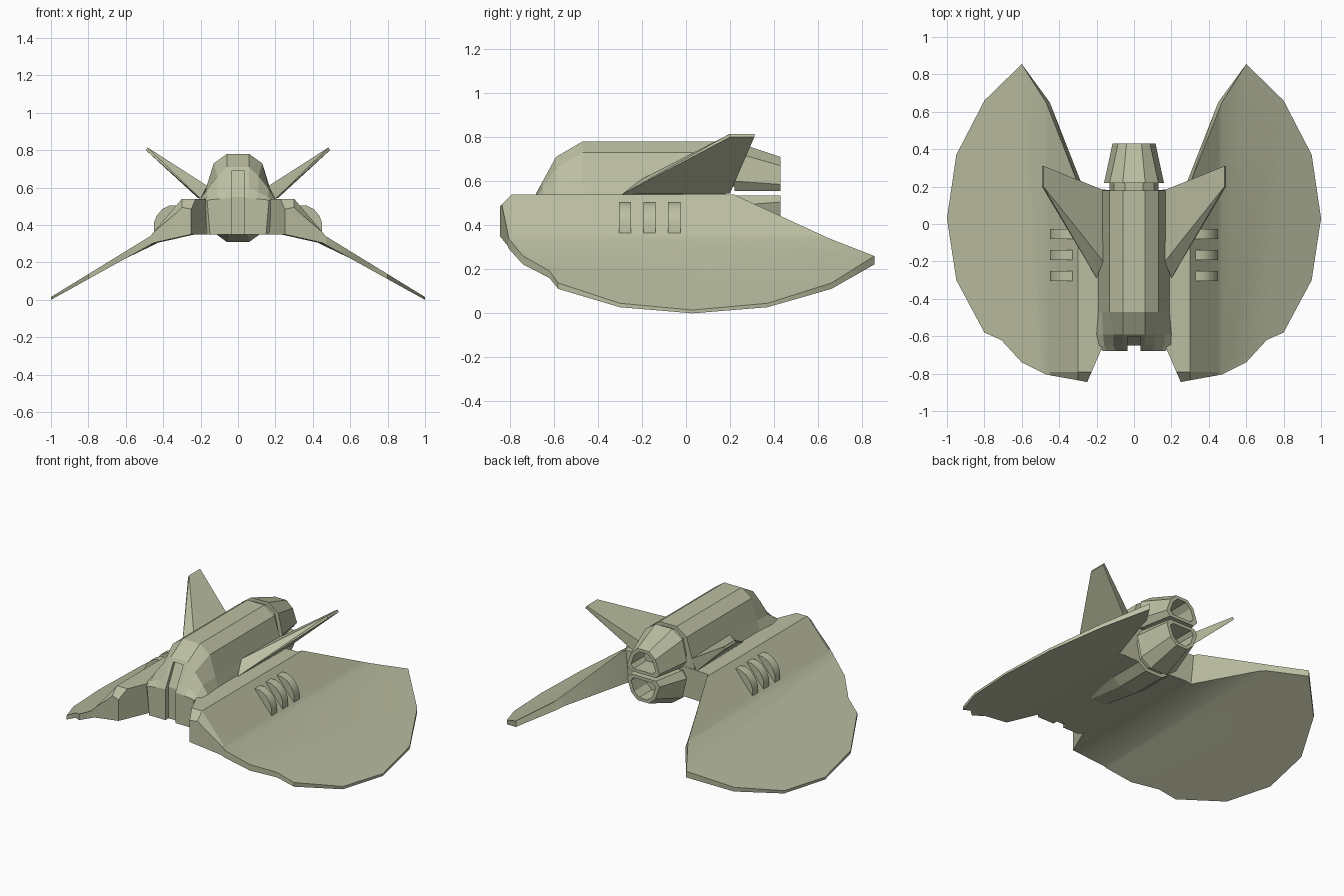
import bpy, bmesh

if "Cube" in bpy.data.objects:
    bpy.data.objects.remove(bpy.data.objects["Cube"], do_unlink=True)

# Single hull paint
COLOUR = (0.50, 0.52, 0.36, 1)
paint = bpy.data.materials.new("khaki_paint")
paint.use_nodes = True
paint.diffuse_color = COLOUR
bsdf = next(n for n in paint.node_tree.nodes if n.type == 'BSDF_PRINCIPLED')
bsdf.inputs["Base Color"].default_value = COLOUR
bsdf.inputs["Roughness"].default_value = 0.7


def finish(name, bm, mirror=False, smooth=0):
    bmesh.ops.recalc_face_normals(bm, faces=bm.faces[:])
    mesh = bpy.data.meshes.new(name)
    bm.to_mesh(mesh)
    bm.free()
    ob = bpy.data.objects.new(name, mesh)
    bpy.context.collection.objects.link(ob)
    mesh.materials.append(paint)
    if mirror:
        ob.modifiers.new("Mirror", 'MIRROR').use_mirror_merge = False
    if smooth:
        bpy.ops.object.select_all(action='DESELECT')
        ob.select_set(True)
        bpy.context.view_layer.objects.active = ob
        bpy.ops.object.shade_smooth_by_angle(angle=smooth)
    return ob


def loft(name, rings, **kw):
    """Skin closed rings of 3D points and cap both ends."""
    bm = bmesh.new()
    loops = [[bm.verts.new(p) for p in ring] for ring in rings]
    n = len(loops[0])
    for a, b in zip(loops, loops[1:]):
        for i in range(n):
            j = (i + 1) % n
            bm.faces.new((a[i], a[j], b[j], b[i]))
    bm.faces.new(loops[0])
    bm.faces.new(loops[-1])
    return finish(name, bm, **kw)


def section(y, half):
    """Symmetric ring at y from the (x, z) points of its left half."""
    return [(x, y, z) for x, z in half] + [(-x, y, z) for x, z in reversed(half)]


def piecewise(x, pts):
    for (x0, z0), (x1, z1) in zip(pts, pts[1:]):
        if x <= x1:
            return z0 + (z1 - z0) * max(0, x - x0) / (x1 - x0)
    return pts[-1][1]


# Fuselage with faceted nose
BODY = [(.06, .78), (.13, .73), (.17, .60), (.19, .54), (.16, .35)]
hull = loft("fuselage", [
    section(.18, BODY),
    section(-.47, BODY),
    section(-.59, [(.06, .71), (.11, .66), (.165, .59), (.20, .54), (.17, .35)]),
    section(-.65, [(.06, .60), (.11, .575), (.16, .55), (.20, .535), (.17, .35)]),
    section(-.68, [(.05, .545), (.10, .54), (.15, .535), (.165, .53), (.15, .35)]),
])

# Slot cut down the middle of the nose
SLOT = [(-.72, .33), (-.65, .33), (-.65, .55), (-.58, .69), (-.72, .69)]
cutter = loft("slot_cutter", [[(x, y, z) for y, z in SLOT] for x in (-.035, .035)])
cutter.hide_render = True
cut = hull.modifiers.new("Slot", 'BOOLEAN')
cut.operation, cut.object, cut.solver = 'DIFFERENCE', cutter, 'EXACT'
bpy.context.view_layer.objects.active = hull
bpy.ops.object.modifier_apply(modifier=cut.name)
bpy.data.objects.remove(cutter, do_unlink=True)

# Engines: the lower one is the upper one flipped about the thrust line
FRONT = [(.06, .78), (.13, .73), (.16, .60), (.13, .555)]
BACK = [(.04, .71), (.085, .67), (.115, .585), (.09, .555)]


def shrink(half, s):
    cz = (half[0][1] + half[-1][1]) / 2
    return [(x * s, cz + (z - cz) * s) for x, z in half]


def flip(half):
    return [(x, 1.09 - z) for x, z in half]


for label, f in (("upper", lambda h: h), ("lower", flip)):
    loft(label + "_nozzle", [
        section(.22, f(FRONT)), section(.43, f(BACK)),
        section(.43, f(shrink(BACK, .75))), section(.30, f(shrink(BACK, .75)))])
    loft(label + "_engine_neck", [
        section(y, f(shrink(FRONT, .82))) for y in (.12, .24)])

# Belly pod tapering forward under the fuselage
loft("belly_pod", [
    section(.18, flip(FRONT)), section(-.05, flip(FRONT)),
    section(-.40, [(.05, .36), (.11, .39), (.13, .48), (.11, .53)])])

# Drooping wings: plan outline creased along the span, then given thickness
TOP = [(.30, .54), (.47, .34), (1, .015)]
UNDER = [(.25, .35), (.45, .305), (1, 0)]
PLAN = [(.10, -.60), (.17, -.66), (.25, -.845), (.33, -.83), (.47, -.805),
        (.60, -.74), (.71, -.62), (.80, -.58), (.95, -.30), (1, .03),
        (.95, .37), (.80, .66), (.60, .855), (.47, .65), (.29, .19), (.10, .18)]
bm = bmesh.new()
bm.faces.new([bm.verts.new((x, y, 0)) for x, y in PLAN])
for co, no in [((x, 0, 0), (1, 0, 0)) for x in (.25, .30, .45, .47)] + [((0, -.79, 0), (0, 1, 0))]:
    bmesh.ops.bisect_plane(bm, geom=bm.verts[:] + bm.edges[:] + bm.faces[:],
                           plane_co=co, plane_no=no)
under = bm.verts[:]
new = bmesh.ops.extrude_face_region(bm, geom=bm.faces[:], use_keep_orig=True)["geom"]
for v in [g for g in new if isinstance(g, bmesh.types.BMVert)]:
    v.co.z = piecewise(v.co.x, TOP)
    if v.co.x < .4:  # sloped front lip
        v.co.z -= max(0, -.79 - v.co.y)
for v in under:
    v.co.z = piecewise(v.co.x, UNDER)
    if v.co.y > .1 and .2 < v.co.x < .5:
        v.co.x -= .02
finish("wings", bm, mirror=True, smooth=.45)

# Canted tail fins, thick at the root
bm = bmesh.new()
for p in [(.20, -.29, .54), (.165, -.20, .61), (.16, .18, .60), (.215, .20, .545),
          (.492, .20, .80), (.484, .20, .815), (.492, .31, .80), (.484, .31, .815)]:
    bm.verts.new(p)
bmesh.ops.convex_hull(bm, input=bm.verts[:])
bmesh.ops.dissolve_limit(bm, angle_limit=.03, verts=bm.verts[:], edges=bm.edges[:])
finish("tail_fins", bm, mirror=True)

# Three curved vents on each wing shoulder
VENT = [(.31, .47), (.33, .505), (.365, .505), (.405, .485), (.435, .45),
        (.45, .41), (.45, .36), (.40, .36)]
for i in range(3):
    y = -.305 + i * .112
    loft(f"shoulder_vents_{i + 1}", [[(x, yy, z) for x, z in VENT] for yy in (y, y + .055)],
         mirror=True, smooth=.6)
